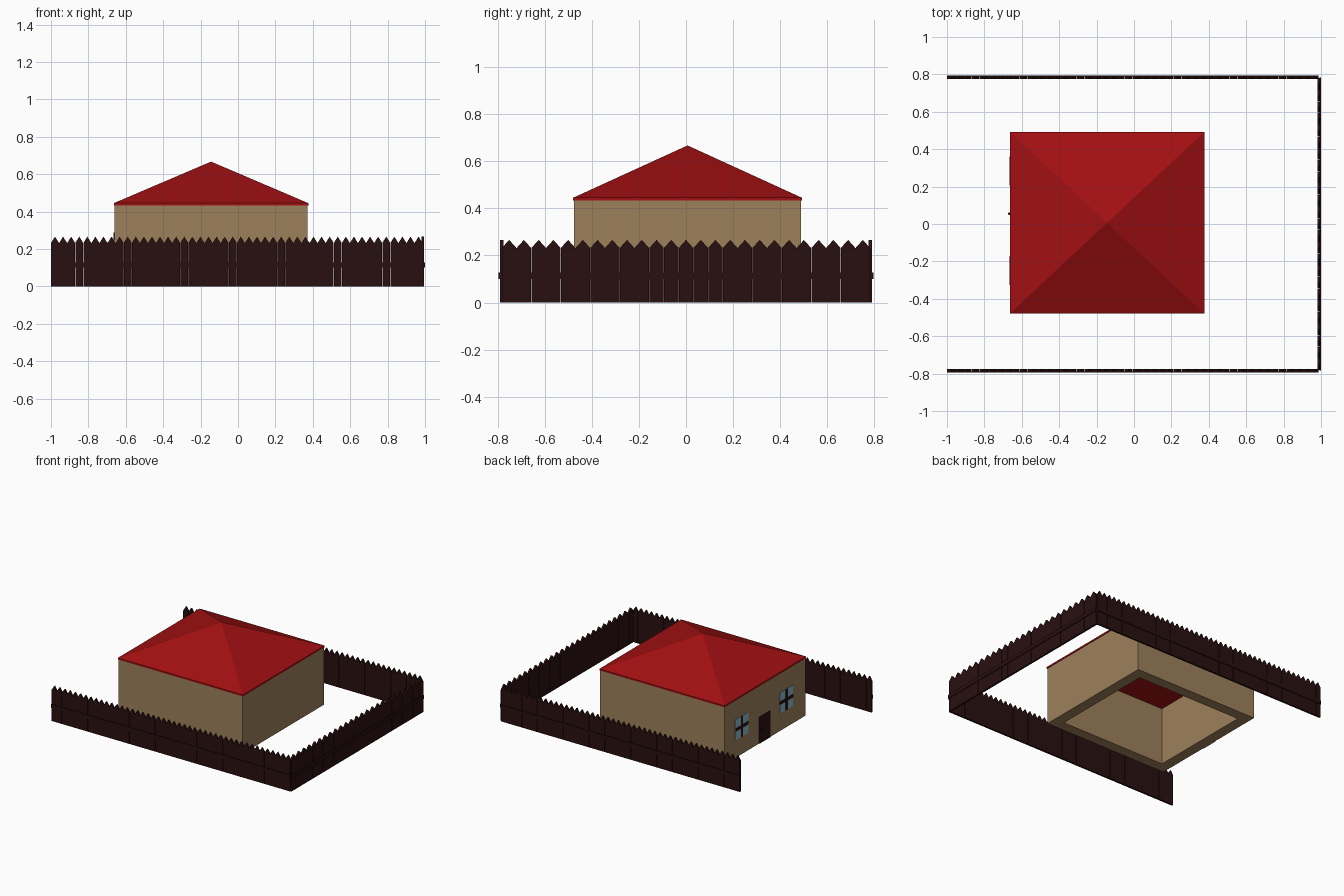
import bpy, bmesh
from mathutils import Vector

cube = bpy.data.objects.get("Cube")
if cube:
    bpy.data.objects.remove(cube, do_unlink=True)


def material(name, rgb):
    m = bpy.data.materials.new(name)
    m.use_nodes = True
    m.diffuse_color = (*rgb, 1)
    bsdf = m.node_tree.nodes["Principled BSDF"]
    bsdf.inputs["Base Color"].default_value = (*rgb, 1)
    bsdf.inputs["Roughness"].default_value = 0.8
    return m


RED = material("roof red", (0.36, 0.005, 0.006))
TAN = material("wall tan", (0.34, 0.22, 0.105))
WOOD = material("dark wood", (0.022, 0.005, 0.005))
GLASS = material("window glass", (0.27, 0.48, 0.62))
METAL = material("black metal", (0.006, 0.006, 0.006))


def finish(name, bm, mat):
    bmesh.ops.recalc_face_normals(bm, faces=bm.faces)
    mesh = bpy.data.meshes.new(name)
    bm.to_mesh(mesh)
    bm.free()
    mesh.materials.append(mat)
    ob = bpy.data.objects.new(name, mesh)
    bpy.context.collection.objects.link(ob)
    return ob


def add_box(bm, lo, hi):
    lo, hi = Vector(lo), Vector(hi)
    verts = bmesh.ops.create_cube(bm, size=1)["verts"]
    for v in verts:
        v.co = (lo + hi) / 2 + v.co * (hi - lo)


def box(name, lo, hi, mat):
    bm = bmesh.new()
    add_box(bm, lo, hi)
    return finish(name, bm, mat)


def rectangle(bm, x0, x1, y0, y1, z):
    return [bm.verts.new(p) for p in
            ((x0, y0, z), (x1, y0, z), (x1, y1, z), (x0, y1, z))]


def join_loops(bm, a, b):
    for i in range(4):
        j = (i + 1) % 4
        bm.faces.new((a[i], a[j], b[j], b[i]))


# House walls: a hollow shell, open underneath
X0, X1, Y0, Y1 = -0.66, 0.372, -0.475, 0.488
EAVE, WALL = 0.433, 0.08
bm = bmesh.new()
loops = [rectangle(bm, X0 + t, X1 - t, Y0 + t, Y1 - t, z)
         for t, z in ((0, 0), (0, EAVE), (WALL, EAVE), (WALL, 0))]
for i in range(4):
    join_loops(bm, loops[i], loops[(i + 1) % 4])
finish("house_walls", bm, TAN)

# Hipped roof with a thin eave edge
bm = bmesh.new()
edge = 0.004
low, high = [rectangle(bm, X0 - edge, X1 + edge, Y0 - edge, Y1 + edge, z)
             for z in (EAVE, EAVE + 0.012)]
bm.faces.new(low)
join_loops(bm, low, high)
apex = bm.verts.new(((X0 + X1) / 2, (Y0 + Y1) / 2, 0.667))
for i in range(4):
    bm.faces.new((high[i], high[(i + 1) % 4], apex))
finish("roof", bm, RED)

# Door and knob on the entrance wall
box("door", (X0 - 0.004, -0.055, 0), (X0 + 0.002, 0.075, 0.2), WOOD)
bm = bmesh.new()
bmesh.ops.create_icosphere(bm, subdivisions=2, radius=0.007)
bmesh.ops.translate(bm, verts=bm.verts, vec=(X0 - 0.006, 0.055, 0.098))
finish("door_knob", bm, METAL)

# Windows with crossed glazing bars
for side, yc in (("left", 0.283), ("right", -0.248)):
    zc, h, bar = 0.21, 0.078, 0.012
    box(f"window_glass_{side}", (X0 - 0.003, yc - h, zc - h),
        (X0 + 0.002, yc + h, zc + h), GLASS)
    bm = bmesh.new()
    add_box(bm, (X0 - 0.005, yc - bar, zc - h), (X0, yc + bar, zc + h))
    add_box(bm, (X0 - 0.005, yc - h, zc - bar), (X0, yc + h, zc + bar))
    finish(f"window_bars_{side}", bm, WOOD)


# Picket fence: pointed boards along a line, with a rail on the outside
def fence(name, start, end, count, outward):
    start, end, out = Vector(start), Vector(end), Vector(outward)
    step = (end - start) / count
    up = Vector((0, 0, 1))
    bm = bmesh.new()
    for i in range(count):
        a = start + step * (i + 0.01)
        b = start + step * (i + 0.99)
        outline = [a, b, b + up * 0.232, (a + b) / 2 + up * 0.266, a + up * 0.232]
        front = [bm.verts.new(p + out * 0.007) for p in outline]
        back = [bm.verts.new(p - out * 0.007) for p in outline]
        bm.faces.new(front)
        bm.faces.new(back[::-1])
        for k in range(5):
            n = (k + 1) % 5
            bm.faces.new((front[k], back[k], back[n], front[n]))
    finish(name, bm, WOOD)
    corners = [start + out * 0.006 + up * 0.1, end + out * 0.013 + up * 0.128]
    lo = [min(c) for c in zip(*corners)]
    hi = [max(c) for c in zip(*corners)]
    box(name + "_rail", lo, hi, WOOD)


FX, FY = 0.987, 0.782
fence("front_fence", (-1, -FY, 0), (FX, -FY, 0), 46, (0, -1, 0))
fence("back_fence", (-1, FY, 0), (FX, FY, 0), 46, (0, 1, 0))
fence("side_fence", (FX, -FY, 0), (FX, FY, 0), 25, (1, 0, 0))
